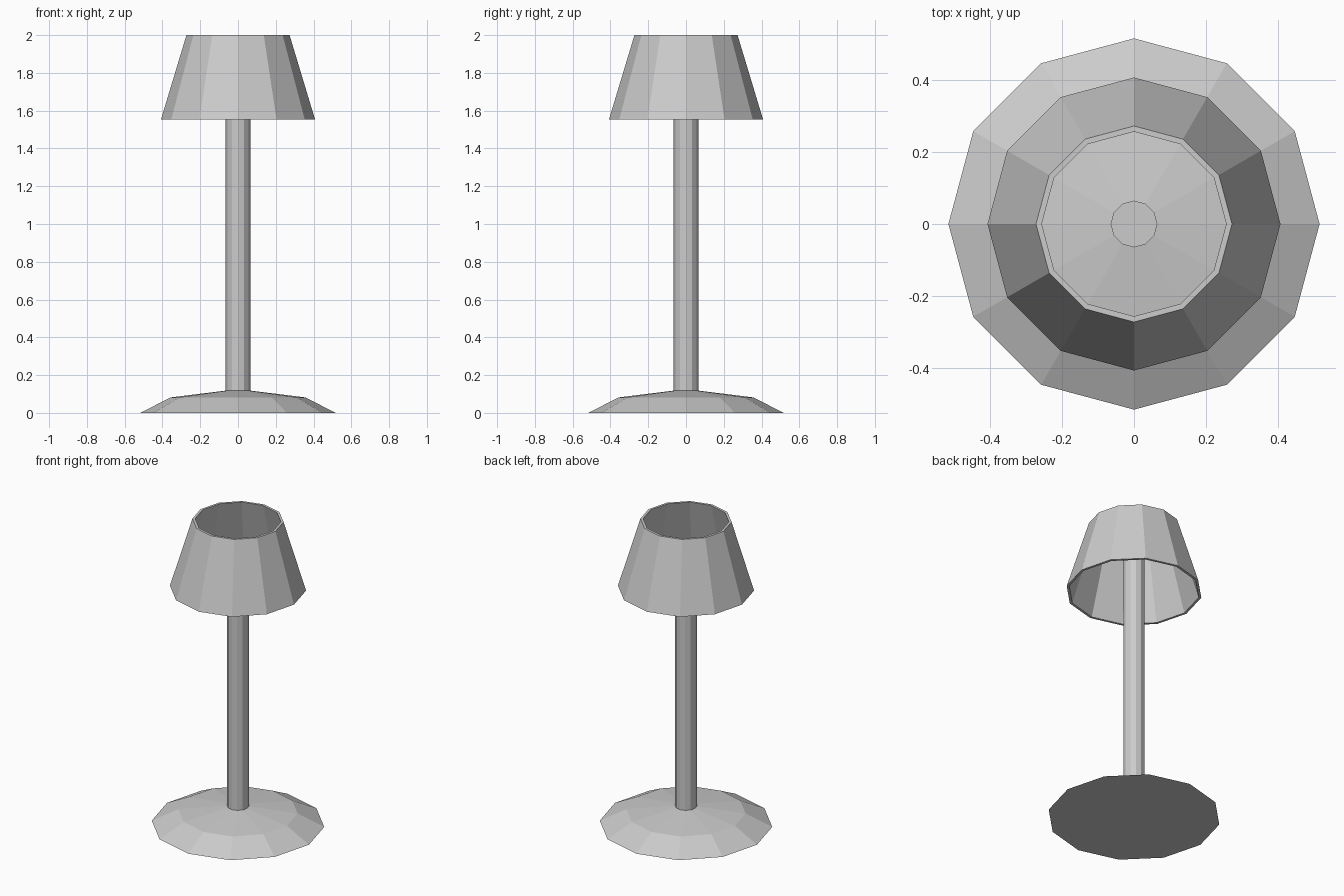
import bpy, bmesh
from math import cos, sin, tau

if "Cube" in bpy.data.objects:
    bpy.data.objects.remove(bpy.data.objects["Cube"])

SIDES = 12


def lathe(name, profile, closed=False):
    """Revolve (radius, z) points around z; cap the ends unless the profile is a closed loop."""
    bm = bmesh.new()
    rings = [[bm.verts.new((r * cos(tau * i / SIDES), r * sin(tau * i / SIDES), z))
              for i in range(SIDES)] for r, z in profile]
    pairs = list(zip(rings, rings[1:]))
    if closed:
        pairs.append((rings[-1], rings[0]))
    for a, b in pairs:
        for i in range(SIDES):
            j = (i + 1) % SIDES
            bm.faces.new((a[i], a[j], b[j], b[i]))
    if not closed:
        bm.faces.new(rings[0][::-1])
        bm.faces.new(rings[-1])
    bmesh.ops.recalc_face_normals(bm, faces=bm.faces[:])
    mesh = bpy.data.meshes.new(name)
    bm.to_mesh(mesh)
    bm.free()
    obj = bpy.data.objects.new(name, mesh)
    bpy.context.collection.objects.link(obj)
    return obj


# Foot with a sloped rim and shallow conical top
lathe("lamp_base", [(0.517, 0), (0.357, 0.082), (0.065, 0.118)])

# Upright post ending inside the shade
lathe("post", [(0.065, 0.11), (0.065, 1.82)])

# Open shade with a thin wall
lathe("shade", [(0.408, 1.553), (0.273, 2.0), (0.257, 2.0), (0.392, 1.553)], closed=True)
